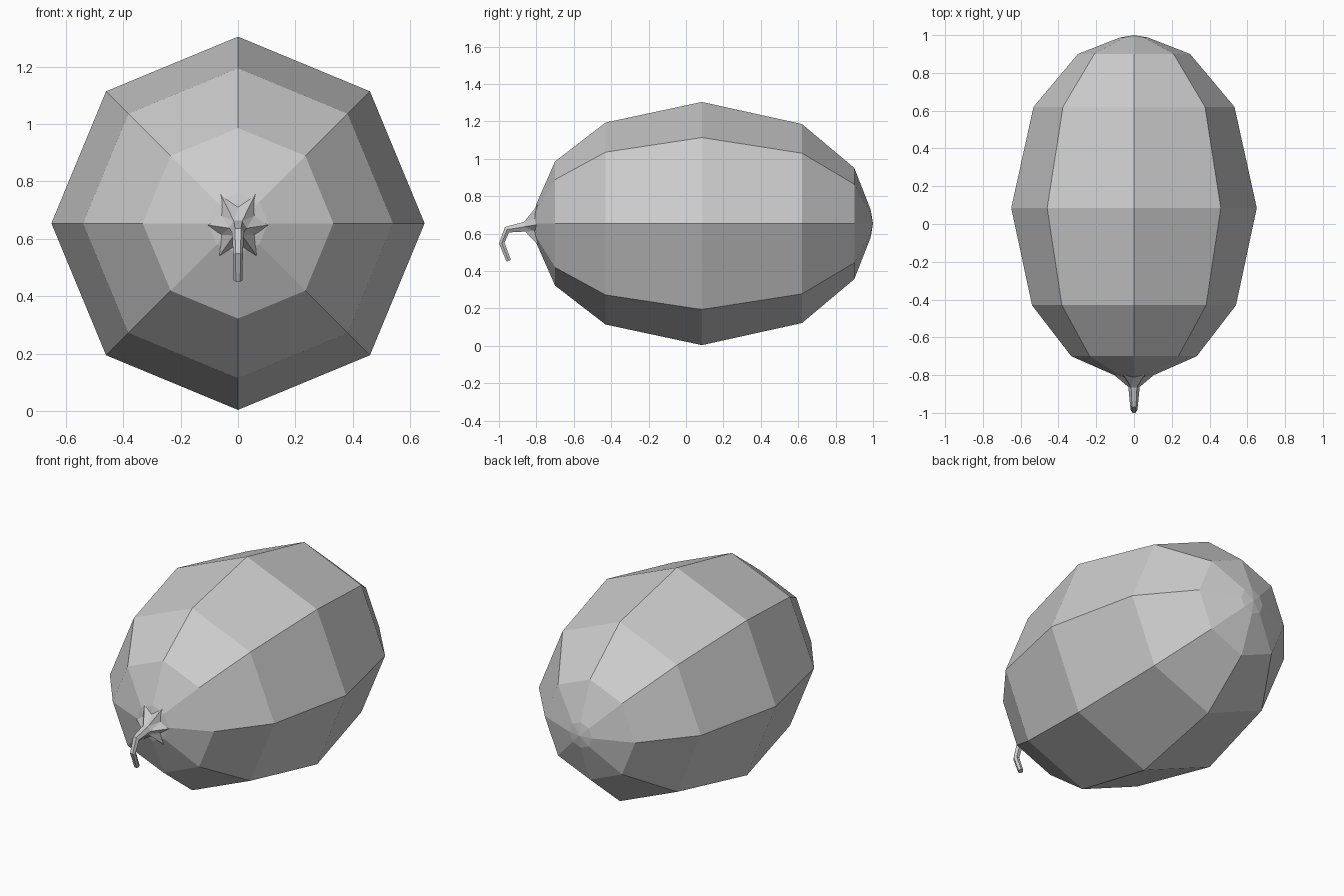
import bpy, bmesh, math
from mathutils import Vector

if "Cube" in bpy.data.objects:
    bpy.data.objects.remove(bpy.data.objects["Cube"])


def finish(bm, name):
    bmesh.ops.recalc_face_normals(bm, faces=bm.faces[:])
    me = bpy.data.meshes.new(name)
    bm.to_mesh(me)
    bm.free()
    ob = bpy.data.objects.new(name, me)
    bpy.context.collection.objects.link(ob)
    return ob


def bridge(bm, a, b):
    n = len(a)
    for i in range(n):
        j = (i + 1) % n
        bm.faces.new((a[i], a[j], b[j], b[i]))


# melon body: eight-sided lathe along y
ZC = 0.654
profile = [(-0.80, 0.105), (-0.70, 0.332), (-0.43, 0.54), (0.085, 0.65),
           (0.62, 0.532), (0.90, 0.297), (0.987, 0.075)]
bm = bmesh.new()
rings = []
for y, r in profile:
    rings.append([bm.verts.new((r * math.cos(i * math.pi / 4), y,
                                ZC + r * math.sin(i * math.pi / 4))) for i in range(8)])
for a, b in zip(rings, rings[1:]):
    bridge(bm, a, b)
for y, ring in ((-0.825, rings[0]), (1.0, rings[-1])):
    tip = bm.verts.new((0, y, ZC))
    for i in range(8):
        bm.faces.new((ring[i], ring[(i + 1) % 8], tip))
finish(bm, "melon_body")

# stem: six-sided bent tube
path = [(-0.863, 0.637, 0.030), (-0.957, 0.621, 0.021),
        (-0.985, 0.55, 0.017), (-0.948, 0.455, 0.015)]
dirs = [(-1, -0.1), (-0.8, -0.6), (0.12, -1), (0.36, -0.93)]
bm = bmesh.new()
tubes = []
for (y, z, r), (dy, dz) in zip(path, dirs):
    d = Vector((0, dy, dz)).normalized()
    up = Vector((0, d.z, -d.y))
    tubes.append([bm.verts.new(Vector((0, y, z)) + r * (
        Vector((math.cos(i * math.pi / 3), 0, 0)) + up * math.sin(i * math.pi / 3)))
        for i in range(6)])
for a, b in zip(tubes, tubes[1:]):
    bridge(bm, a, b)
bm.faces.new(tubes[-1])

# star-shaped flare where the stem meets the melon
tips = [(0.122, -0.785, 0.650), (0.07, -0.775, 0.775), (-0.07, -0.775, 0.775),
        (-0.122, -0.785, 0.650), (-0.065, -0.79, 0.54), (0.065, -0.79, 0.54)]
for i in range(6):
    tips[i] = bm.verts.new(tips[i])
valleys = []
for i in range(6):
    a = (i + 0.5) * math.pi / 3
    valleys.append(bm.verts.new((0.065 * math.cos(a), -0.81, 0.647 + 0.065 * math.sin(a))))
for i in range(6):
    j = (i + 1) % 6
    bm.faces.new((tubes[0][i], tips[i], valleys[i]))
    bm.faces.new((tubes[0][j], valleys[i], tips[j]))
    bm.faces.new((tubes[0][i], valleys[i], tubes[0][j]))
finish(bm, "stem")
